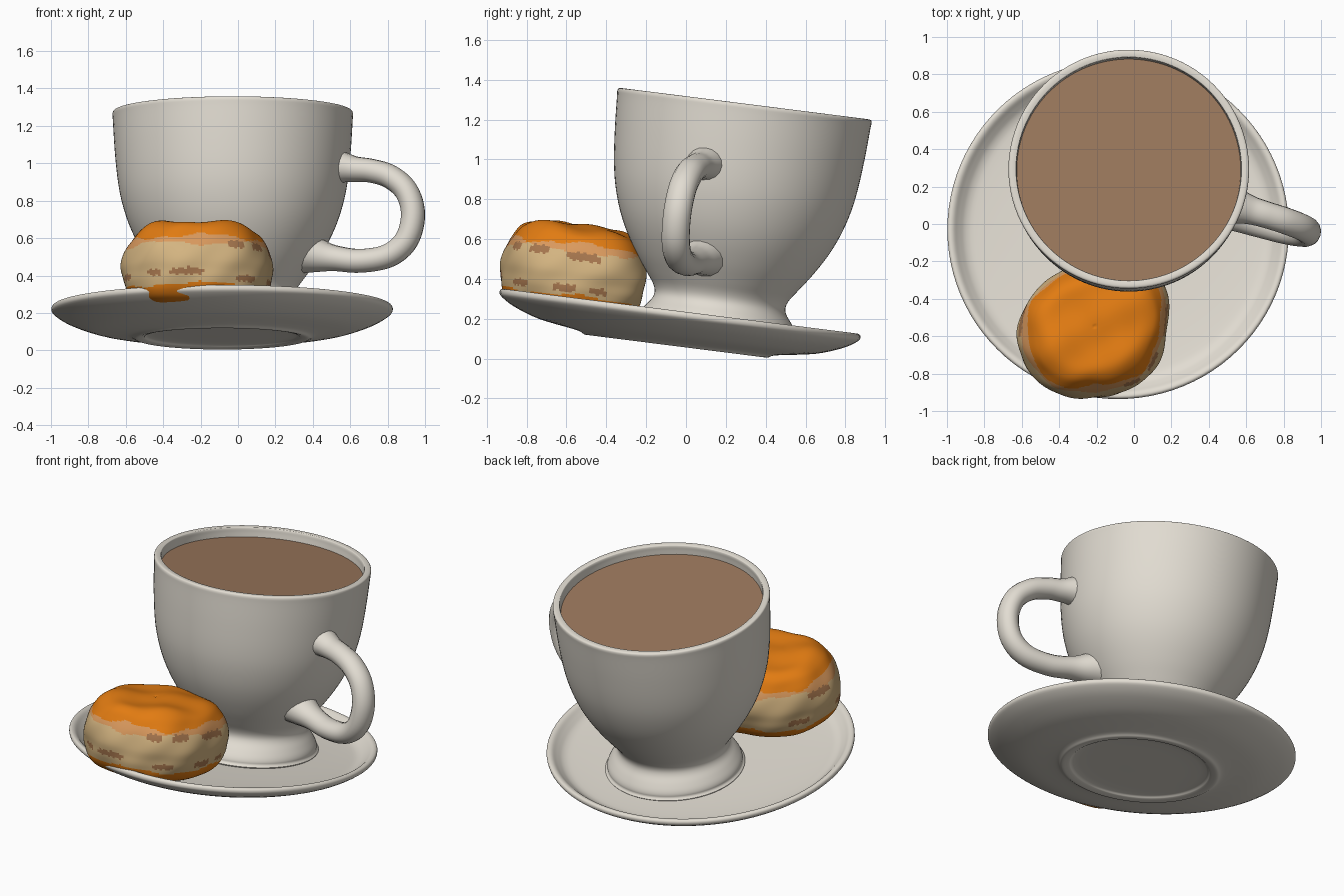
import bpy, bmesh, math
from mathutils import Matrix, Vector

cube = bpy.data.objects.get("Cube")
if cube:
    bpy.data.objects.remove(cube)

# The whole set leans back about seven degrees
TILT = Matrix.Translation((-0.085, -0.05, 0.062)) @ Matrix.Rotation(math.radians(-7.2), 4, 'X')
CUP = TILT @ Matrix.Translation((0.057, 0.19, 0))
BUN = TILT @ Matrix.Translation((-0.125, -0.57, 0))


def material(name, rgb):
    m = bpy.data.materials.new(name)
    m.use_nodes = True
    m.diffuse_color = (*rgb, 1)
    m.node_tree.nodes["Principled BSDF"].inputs["Base Color"].default_value = (*rgb, 1)
    return m


CREAM = material("cream china", (0.76, 0.72, 0.645))
COFFEE = material("milky coffee", (0.33, 0.19, 0.11))
ORANGE = material("orange glaze", (0.76, 0.2, 0.006))
PEACH = material("peach crust", (0.70, 0.32, 0.11))
TAN = material("tan dough", (0.66, 0.46, 0.22))
BROWN = material("baked brown", (0.38, 0.18, 0.075))


def catmull(a, b, c, d, t):
    return 0.5 * (2*b + (c - a)*t + (2*a - 5*b + 4*c - d)*t*t + (3*b - a - 3*c + d)*t**3)


def spline(points, steps=4):
    """Smooth open curve through points of any dimension."""
    p = [points[0], *points, points[-1]]
    out = []
    for i in range(1, len(p) - 2):
        for s in range(steps):
            out.append(tuple(catmull(*q, s / steps) for q in zip(*p[i-1:i+3])))
    return out + [tuple(points[-1])]


def finish(obj, matrix, angle=50):
    obj.matrix_world = matrix
    bpy.ops.object.select_all(action='DESELECT')
    obj.select_set(True)
    bpy.context.view_layer.objects.active = obj
    bpy.ops.object.shade_smooth_by_angle(angle=math.radians(angle))
    return obj


def lathe(name, profile, matrix, mats, segments=96, shape=None, paint=None):
    """Spin (radius, height) pairs; shape may move each point, paint picks a colour."""
    bm = bmesh.new()
    rings = []
    for r, h in profile:
        ring = []
        if r < 0.001:
            ring = [bm.verts.new((0, 0, h))] * segments
        else:
            for i in range(segments):
                a = math.tau * i / segments
                co = shape(r, h, a) if shape else (r * math.cos(a), r * math.sin(a), h)
                ring.append(bm.verts.new(co))
        rings.append(ring)
    for low, high in zip(rings, rings[1:]):
        for i in range(segments):
            j = (i + 1) % segments
            corners = list(dict.fromkeys((low[i], low[j], high[j], high[i])))
            if len(corners) > 2:
                face = bm.faces.new(corners)
                if paint:
                    face.material_index = paint(face.calc_center_median())
    bmesh.ops.recalc_face_normals(bm, faces=bm.faces)
    mesh = bpy.data.meshes.new(name)
    bm.to_mesh(mesh)
    bm.free()
    for m in mats:
        mesh.materials.append(m)
    obj = bpy.data.objects.new(name, mesh)
    bpy.context.collection.objects.link(obj)
    return finish(obj, matrix)


# Saucer with a raised foot ring underneath
lathe("saucer", spline([
    (0, 0.02), (0.36, 0.02), (0.42, 0.006), (0.46, 0), (0.485, 0.012), (0.53, 0.022),
    (0.7, 0.05), (0.83, 0.095), (0.9, 0.137), (0.913, 0.16), (0.903, 0.176), (0.88, 0.172),
    (0.85, 0.145), (0.81, 0.117), (0.74, 0.105), (0.5, 0.095), (0, 0.09)]), TILT, [CREAM])

# Cup body, flared foot and thick rim
lathe("cup", spline([
    (0, 0.09), (0.38, 0.09), (0.4, 0.115), (0.395, 0.145), (0.37, 0.185), (0.34, 0.225),
    (0.331, 0.26), (0.345, 0.3), (0.385, 0.355), (0.447, 0.441), (0.51, 0.545), (0.558, 0.65),
    (0.595, 0.77), (0.617, 0.894), (0.632, 1.05), (0.641, 1.2), (0.643, 1.238), (0.634, 1.25),
    (0.61, 1.25), (0.601, 1.24), (0.598, 1.18), (0.57, 0.9), (0.46, 0.55), (0.25, 0.3),
    (0, 0.27)]), CUP, [CREAM])

# Drink surface
lathe("coffee", [(0.599, 1.19), (0, 1.19)], CUP, [COFFEE])

# Handle: distance from cup axis, height, thickness
path = spline([
    (0.52, 0.935, 1.7), (0.6, 0.928, 1.35), (0.68, 0.915, 1.07), (0.77, 0.903, 1),
    (0.875, 0.867, 1), (0.965, 0.785, 1), (1.0, 0.66, 1), (0.965, 0.525, 1),
    (0.865, 0.443, 1), (0.71, 0.42, 1), (0.57, 0.438, 1.08), (0.48, 0.455, 1.4),
    (0.4, 0.475, 1.8)], 6)
curve = bpy.data.curves.new("handle", 'CURVE')
curve.dimensions = '3D'
curve.bevel_depth = 0.064
curve.bevel_resolution = 6
curve.use_fill_caps = True
line = curve.splines.new('POLY')
line.points.add(len(path) - 1)
for point, (d, h, thick) in zip(line.points, path):
    point.co = (d, 0, h, 1)
    point.radius = thick
curve.materials.append(CREAM)
handle = bpy.data.objects.new("handle", curve)
bpy.context.collection.objects.link(handle)
bpy.ops.object.select_all(action='DESELECT')
handle.select_set(True)
bpy.context.view_layer.objects.active = handle
bpy.ops.object.convert(target='MESH')
# slightly wider than it is thick
finish(bpy.context.object, CUP @ Matrix.Rotation(math.radians(-15.5), 4, 'Z')
       @ Matrix.Diagonal((1, 1.12, 1, 1)))

# Bun: rounded, uneven four-cornered outline given as radius every 45 degrees
OUTLINE = [0.39, 0.45, 0.37, 0.38, 0.41, 0.405, 0.35, 0.37]


def bun_shape(r, h, a):
    t = a / (math.tau / 8)
    i = int(t)
    k = catmull(*(OUTLINE[(i + n) % 8] for n in (-1, 0, 1, 2)), t - i)
    k *= r * (1 + 0.012 * math.sin(5 * a + 14 * h) + 0.008 * math.sin(9 * a - 25 * h))
    x, y = k * math.cos(a), k * math.sin(a)
    top = max(0, (h - 0.4) / 0.14)
    h += top * (0.008 * math.sin(17 * x + 9 * y) + 0.007 * math.sin(21 * y - 12 * x + 1))
    return x, y, h


# Baked marks: angle, height, half angle, half height
MARKS = [(-55, 0.40, 8, 0.02), (-28, 0.40, 9, 0.02), (8, 0.385, 13, 0.02),
         (172, 0.385, 12, 0.02), (100, 0.39, 11, 0.02), (-100, 0.25, 14, 0.018),
         (-128, 0.25, 6, 0.016), (-45, 0.22, 9, 0.016), (-4, 0.22, 9, 0.018),
         (22, 0.22, 6, 0.015), (150, 0.23, 11, 0.018), (-160, 0.24, 8, 0.016)]


def bun_paint(c):
    a = math.atan2(c.y, c.x)
    wave = 0.012 * math.sin(4 * a + 1) + 0.006 * math.sin(11 * a)
    if c.z > 0.445 + wave or c.z < 0.185 + wave * 0.7:
        return 0
    for angle, h, da, dh in MARKS:
        turn = (math.degrees(a) - angle + 180) % 360 - 180
        if (turn / da) ** 4 + ((c.z - h - 0.005 * math.sin(turn)) / dh) ** 4 < 1:
            return 3
    return 1 if c.z > 0.405 - wave else 2


lathe("bun", spline([
    (0, 0.095), (0.6, 0.095), (0.8, 0.115), (0.91, 0.155), (0.965, 0.21), (0.985, 0.26),
    (1, 0.31), (0.985, 0.36), (0.945, 0.41), (0.88, 0.455), (0.79, 0.5), (0.65, 0.53),
    (0.45, 0.54), (0.2, 0.538), (0, 0.535)], 6), BUN,
    [ORANGE, PEACH, TAN, BROWN], 144, bun_shape, bun_paint)
